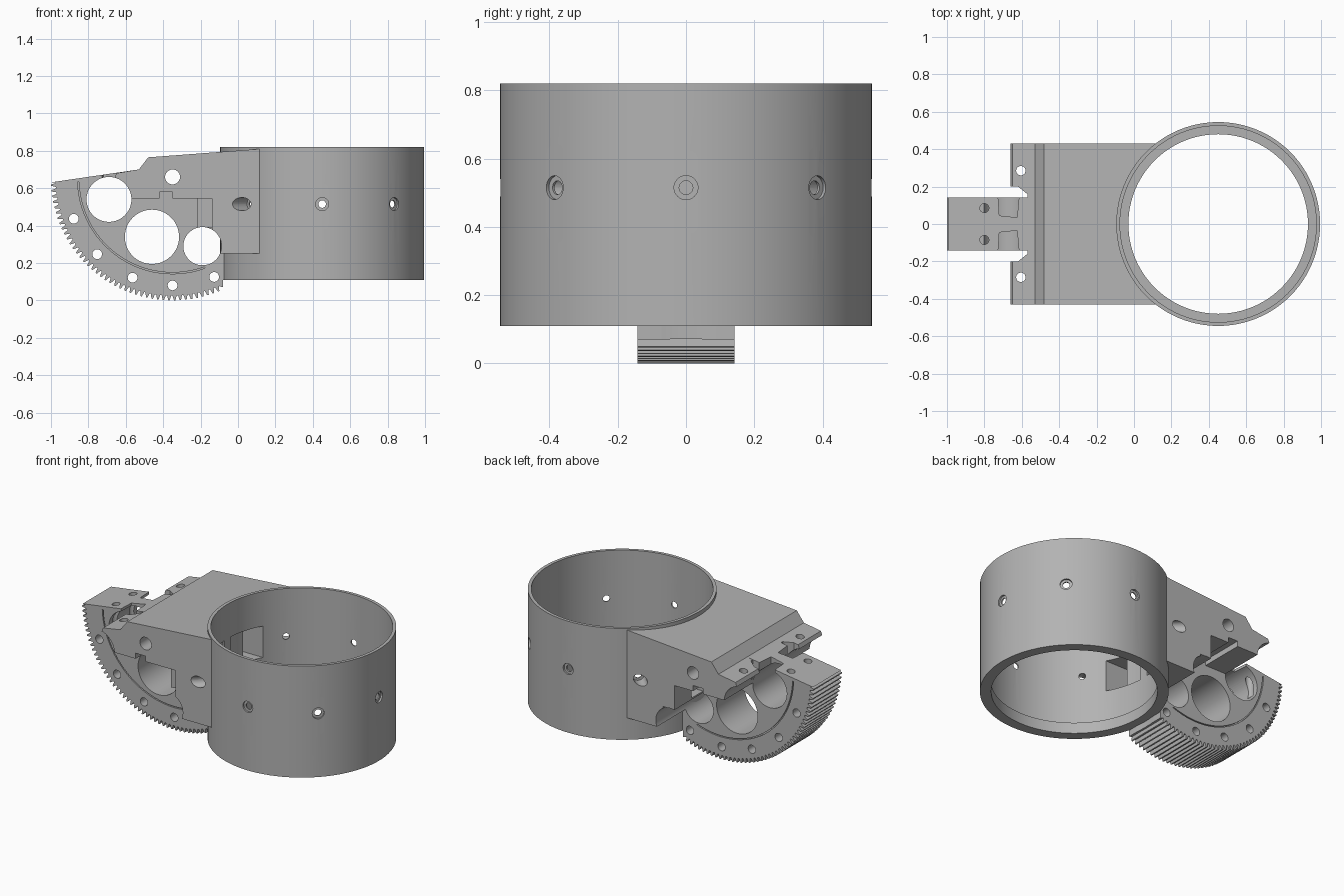
import bpy, bmesh, math
from mathutils import Matrix, Vector

cube = bpy.data.objects.get("Cube")
if cube:
    bpy.data.objects.remove(cube)

grey = bpy.data.materials.new("plain grey")
grey.use_nodes = True
grey.diffuse_color = (0.45, 0.45, 0.45, 1)
grey.node_tree.nodes["Principled BSDF"].inputs["Base Color"].default_value = grey.diffuse_color

RING_X = 0.45
HOLE_Z = 0.515


def finish(name, bm):
    bmesh.ops.recalc_face_normals(bm, faces=bm.faces)
    mesh = bpy.data.meshes.new(name)
    bm.to_mesh(mesh)
    bm.free()
    mesh.materials.append(grey)
    obj = bpy.data.objects.new(name, mesh)
    bpy.context.collection.objects.link(obj)
    return obj


def extrude(name, points, direction):
    bm = bmesh.new()
    face = bm.faces.new([bm.verts.new(p) for p in points])
    geom = bmesh.ops.extrude_face_region(bm, geom=[face])["geom"]
    moved = [v for v in geom if isinstance(v, bmesh.types.BMVert)]
    bmesh.ops.translate(bm, verts=moved, vec=direction)
    return finish(name, bm)


def side_shape(name, profile, y0, y1):
    return extrude(name, [(x, y0, z) for x, z in profile], (0, y1 - y0, 0))


def plan_shape(name, profile, z0, z1):
    return extrude(name, [(x, y, z0) for x, y in profile], (0, 0, z1 - z0))


def box(name, x0, x1, y0, y1, z0, z1):
    return plan_shape(name, [(x0, y0), (x1, y0), (x1, y1), (x0, y1)], z0, z1)


def rod(name, start, end, radius, sides=32):
    start, end = Vector(start), Vector(end)
    axis = end - start
    bm = bmesh.new()
    turn = axis.to_track_quat('Z', 'Y').to_matrix().to_4x4()
    bmesh.ops.create_cone(bm, cap_ends=True, segments=sides, radius1=radius, radius2=radius,
                          depth=axis.length, matrix=Matrix.Translation((start + end) / 2) @ turn)
    return finish(name, bm)


def cross_hole(x, z, radius, sides=32):
    return rod("cutter", (x, -1, z), (x, 1, z), radius, sides)


def carve(obj, cutters):
    for cutter in cutters:
        mod = obj.modifiers.new("cut", 'BOOLEAN')
        mod.operation, mod.solver, mod.object = 'DIFFERENCE', 'EXACT', cutter
        cutter.hide_render = True
    bpy.context.view_layer.update()
    mesh = bpy.data.meshes.new_from_object(obj.evaluated_get(bpy.context.evaluated_depsgraph_get()))
    obj.modifiers.clear()
    obj.data = mesh


# Cutters shared by several parts
top_bore = rod("cutter", (RING_X, 0, -1), (RING_X, 0, 2), 0.535, 96)
large_hole = cross_hole(-0.69, 0.54, 0.12, 64)
middle_hole = cross_hole(-0.46, 0.34, 0.145, 64)
rear_hole = cross_hole(-0.19, 0.29, 0.102, 64)
pivot_hole = cross_hole(-0.35, 0.66, 0.04)
windows = [box("cutter", -0.3, 0.2, min(s * 0.03, s * 0.26), max(s * 0.03, s * 0.26), 0.4, 0.6)
           for s in (-1, 1)]
screw_holes, screw_seats = [], []
for step in range(8):
    if step == 4:
        continue
    a = step * math.pi / 4
    at = lambda r: (RING_X + r * math.cos(a), r * math.sin(a), HOLE_Z)
    screw_holes.append(rod("cutter", at(0.4), at(0.9), 0.02))
    screw_seats.append(rod("cutter", at(0.533), at(0.9), 0.035))

# Ring with a thin wall and an inner ledge at its foot
bm = bmesh.new()
section = [(0.48, 0.11), (0.545, 0.11), (0.545, 0.82), (0.525, 0.82), (0.525, 0.18), (0.48, 0.18)]
verts = [bm.verts.new((RING_X + r, 0, z)) for r, z in section]
edges = [bm.edges.new((verts[i - 1], verts[i])) for i in range(len(verts))]
bmesh.ops.spin(bm, geom=verts + edges, cent=(RING_X, 0, 0), axis=(0, 0, 1),
               angle=2 * math.pi, steps=96, use_duplicate=False)
bmesh.ops.remove_doubles(bm, verts=bm.verts, dist=0.0005)
ring = finish("ring", bm)
carve(ring, screw_holes + screw_seats + windows)

# Housing between ring and gear, with two nose wings
housing = side_shape("housing", [
    (-0.66, 0.655), (-0.65, 0.68), (-0.53, 0.70), (-0.48, 0.765), (0.12, 0.81), (0.12, 0.25),
    (-0.14, 0.25), (-0.14, 0.39), (-0.22, 0.39), (-0.22, 0.545), (-0.57, 0.545)], -0.43, 0.43)
nose_gap = plan_shape("cutter", [
    (-0.8, -0.2), (-0.62, -0.2), (-0.57, -0.16), (-0.57, 0.16), (-0.62, 0.2), (-0.8, 0.2)], 0.3, 1)
wing_holes = [rod("cutter", (-0.605, s * 0.285, 0.4), (-0.605, s * 0.285, 1), 0.025) for s in (-1, 1)]
notch = box("cutter", -0.42, -0.35, -1, 1, 0.5, 0.58)
side_steps = [box("cutter", -0.3, -0.14, min(s * 0.36, s), max(s * 0.36, s), 0.3, 0.545) for s in (-1,)]
carve(housing, [top_bore, large_hole, rear_hole, pivot_hole, nose_gap, notch]
      + wing_holes + windows + screw_seats + side_steps)

# Tapered foot hugging the ring
foot = plan_shape("ring_foot", [(0.115, -0.43), (0.115, 0.43), (-0.04, 0.2), (-0.06, 0.14),
                                (-0.06, -0.14), (-0.04, -0.2)], 0.11, 0.252)
carve(foot, [top_bore, rear_hole])

# Toothed sector
GEAR_X, GEAR_Z, TEETH = -0.35, 0.65, 42
profile = []
first, last = math.radians(182), math.radians(294)
pitch = (last - first) / TEETH
for i in range(TEETH):
    for part, r in ((0, 0.624), (0.25, 0.65), (0.5, 0.65), (0.75, 0.624)):
        a = first + (i + part) * pitch
        profile.append((GEAR_X + r * math.cos(a), GEAR_Z + r * math.sin(a)))
profile += [(-0.08, 0.07), (-0.08, 0.11), (-0.055, 0.11), (-0.055, 0.6), (-0.5, 0.7),
            (-0.53, 0.70), (-0.995, 0.632)]
gear = side_shape("sector_gear", profile, -0.142, 0.142)
rim_holes = [cross_hole(GEAR_X + 0.57 * math.cos(a), GEAR_Z + 0.57 * math.sin(a), 0.026)
             for a in (math.radians(d) for d in (202, 225, 248, 270, 293))]
top_holes = [rod("cutter", (-0.8, s * 0.085, 0.5), (-0.8, s * 0.085, 1), 0.024) for s in (-1, 1)]
top_slots = [plan_shape("cutter", [(-0.73, s * 0.2), (-0.72, s * 0.045), (-0.625, s * 0.035),
                                   (-0.61, s * 0.2)], 0.56, 0.9) for s in (-1, 1)]

# Shallow arc groove on both gear faces
arc = [math.radians(182 + 4 * i) for i in range(28)]
groove_line = [(GEAR_X + r * math.cos(a), GEAR_Z + r * math.sin(a))
               for r, sweep in ((0.508, arc), (0.501, arc[::-1])) for a in sweep]
grooves = [side_shape("cutter", groove_line, s * 0.132, s * 0.16) for s in (-1, 1)]
carve(gear, [top_bore, large_hole, middle_hole, rear_hole, pivot_hole]
      + rim_holes + top_holes + top_slots + grooves)

# Remove the helpers and smooth the round walls
for obj in list(bpy.data.objects):
    if obj.name.startswith("cutter"):
        bpy.data.objects.remove(obj)
bpy.ops.object.select_all(action='DESELECT')
for obj in (ring, housing, foot, gear):
    obj.select_set(True)
bpy.context.view_layer.objects.active = ring
bpy.ops.object.shade_smooth_by_angle(angle=math.radians(25))
